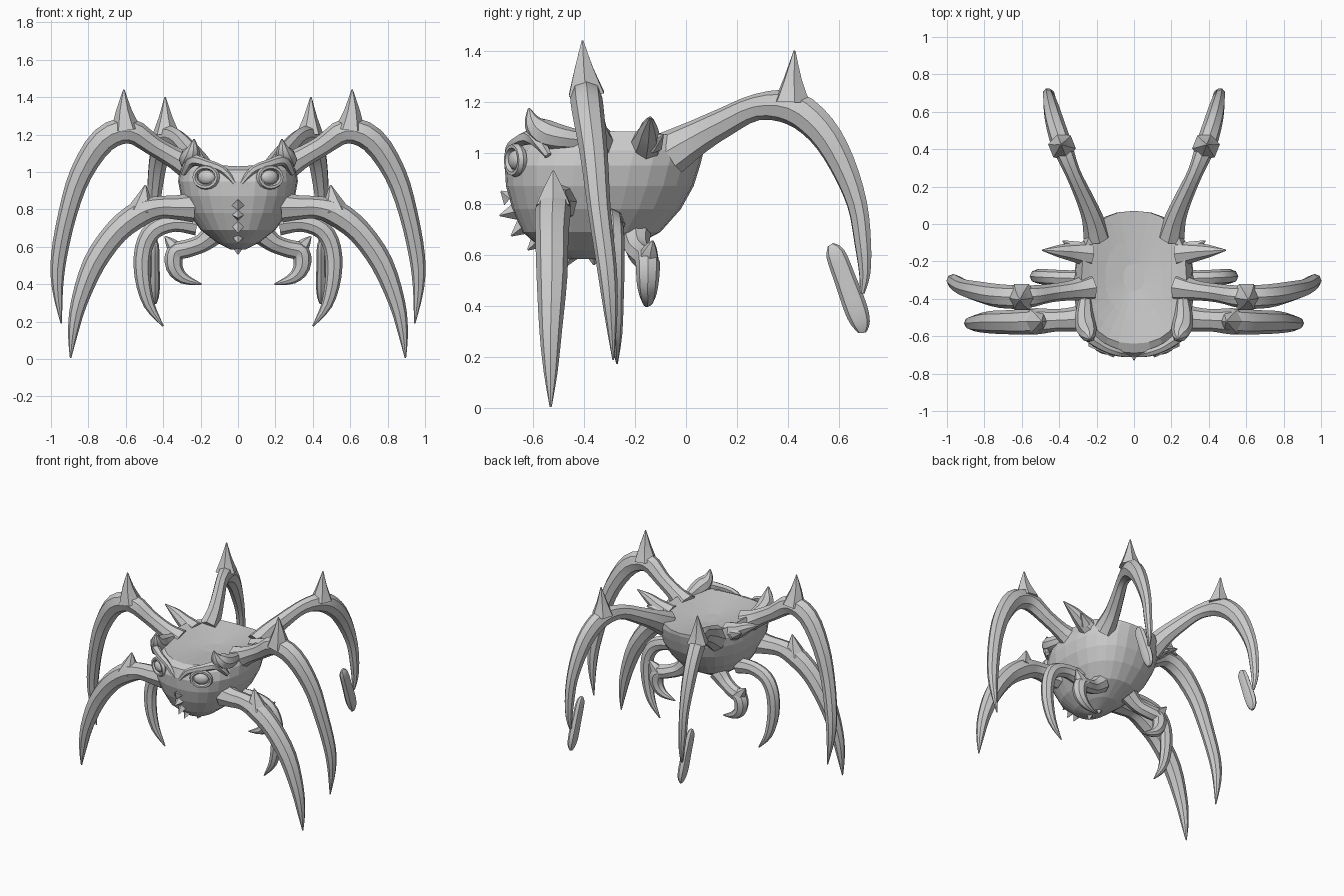
import bpy, bmesh, math
from mathutils import Vector, Matrix


def finish(bm, name, mirror=False, smooth=None):
    bmesh.ops.recalc_face_normals(bm, faces=bm.faces)
    me = bpy.data.meshes.new(name)
    bm.to_mesh(me)
    bm.free()
    ob = bpy.data.objects.new(name, me)
    bpy.context.collection.objects.link(ob)
    if smooth:
        bpy.ops.object.select_all(action='DESELECT')
        ob.select_set(True)
        bpy.context.view_layer.objects.active = ob
        bpy.ops.object.shade_smooth_by_angle(angle=math.radians(smooth))
    if mirror:
        ob.modifiers.new("mirror", 'MIRROR')
    return ob


def loft(bm, rings):
    for a, b in zip(rings, rings[1:]):
        n = len(a)
        for i in range(n):
            bm.faces.new((a[i], a[(i + 1) % n], b[(i + 1) % n], b[i]))


def catmull(p, steps):
    out = []
    for i in range(len(p) - 1):
        a, b, c, d = p[max(i - 1, 0)], p[i], p[i + 1], p[min(i + 2, len(p) - 1)]
        for s in range(steps):
            t = s / steps
            out.append([0.5 * (2 * B + (C - A) * t + (2 * A - 5 * B + 4 * C - D) * t * t
                               + (3 * B - A - 3 * C + D) * t ** 3)
                        for A, B, C, D in zip(a, b, c, d)])
    out.append(list(p[-1]))
    return out


def tube(bm, pts, side=(0, 1, 0), wide=1.0, n=8, steps=3):
    """Tapered limb through points (x, y, z, radius); wide scales the width along side."""
    p = catmull(pts, steps)
    rings = []
    for i, q in enumerate(p):
        c = Vector(q[:3])
        r = max(q[3], 0.003)
        t = (Vector(p[min(i + 1, len(p) - 1)][:3]) - Vector(p[max(i - 1, 0)][:3])).normalized()
        s = Vector(side)
        s = (s - t * s.dot(t)).normalized()
        u = t.cross(s)
        rings.append([bm.verts.new(c + u * r * math.cos(k * math.tau / n)
                                   + s * r * wide * math.sin(k * math.tau / n)) for k in range(n)])
    loft(bm, rings)
    bm.faces.new(rings[0])
    bm.faces.new(rings[-1])


def limb(name, pts, spikes=(), **kw):
    bm = bmesh.new()
    tube(bm, pts, **kw)
    for s in spikes:
        tube(bm, s, side=kw.get("side", (0, 1, 0)), n=6, steps=2)
    return finish(bm, name, True, 35)


# Bowl-shaped body with a saddle-shaped top
def top_z(x):
    return 1.03 + 0.7 * x * x


SEG = 28


def body_ring(bm, rx, y0, y1, z, scale=1.0):
    ring = []
    for k in range(SEG):
        a = k * math.tau / SEG
        c, s = math.cos(a), math.sin(a)
        x = scale * rx * math.copysign(abs(c) ** 0.83, c)
        y = (y0 + y1) / 2 + scale * (y1 - y0) / 2 * math.copysign(abs(s) ** 0.83, s)
        zz = top_z(x) - 0.03 * (1 - scale) if z is None else z
        ring.append(bm.verts.new((x, y, zz)))
    return ring


bm = bmesh.new()
levels = [(0.04, -0.46, -0.34, 0.585), (0.11, -0.56, -0.23, 0.62), (0.20, -0.64, -0.10, 0.69),
          (0.265, -0.68, -0.02, 0.78), (0.305, -0.705, 0.03, 0.87), (0.32, -0.71, 0.055, 0.95),
          (0.312, -0.69, 0.07, 1.01)]
rings = [body_ring(bm, *lv) for lv in levels]
rings += [body_ring(bm, 0.28, -0.64, 0.07, None, s) for s in (1.0, 0.85, 0.55, 0.2)]
loft(bm, rings)
bm.faces.new(rings[0])
bm.faces.new(rings[-1])
finish(bm, "body")

# Front legs: low root, spiked knee, long tapering shin
limb("front_leg",
     [(.24, -.50, .81, .08), (.33, -.51, .81, .065), (.42, -.515, .81, .06), (.52, -.52, .78, .07),
      (.65, -.525, .68, .065), (.77, -.525, .51, .06), (.85, -.53, .30, .044),
      (.882, -.53, .14, .027), (.895, -.53, .005, .004)],
     [[(.52, -.52, .79, .075), (.505, -.52, .86, .042), (.495, -.52, .93, .004)]], wide=1.0)

# Middle legs: the tallest arches
limb("middle_leg",
     [(.24, -.34, 1.02, .085), (.33, -.355, 1.07, .06), (.45, -.37, 1.14, .055),
      (.58, -.39, 1.22, .068), (.72, -.385, 1.17, .07), (.84, -.36, .99, .06),
      (.91, -.34, .78, .05), (.957, -.31, .55, .043), (.965, -.295, .38, .03),
      (.945, -.285, .19, .004)],
     [[(.60, -.39, 1.23, .08), (.61, -.40, 1.33, .042), (.61, -.405, 1.44, .004)]], wide=0.9)

# Short inner legs curling under the body
limb("inner_leg",
     [(.22, -.29, .72, .06), (.34, -.29, .73, .05), (.45, -.285, .69, .05), (.505, -.28, .59, .047),
      (.51, -.28, .44, .043), (.475, -.275, .29, .03), (.40, -.27, .175, .004)], wide=0.85)

# Hind legs reaching backward
limb("hind_leg",
     [(.20, -.06, 1.0, .09), (.225, .04, 1.06, .07), (.27, .15, 1.12, .058), (.33, .28, 1.18, .052),
      (.385, .42, 1.175, .068), (.42, .53, 1.09, .064), (.44, .61, .96, .055),
      (.453, .67, .80, .042), (.458, .692, .65, .035), (.455, .70, .53, .024),
      (.45, .69, .45, .01)],
     [[(.385, .415, 1.20, .075), (.387, .418, 1.29, .038), (.39, .425, 1.4, .004)]],
     side=(1, -.4, 0), wide=0.8)

# Flat blade feet on the hind legs
limb("hind_foot",
     [(.445, .565, .64, .012), (.445, .585, .605, .038), (.445, .625, .50, .043),
      (.445, .665, .39, .046), (.445, .685, .33, .036), (.445, .69, .295, .015)],
     side=(1, 0, 0), wide=0.6)

# Hooked claws beneath the belly
limb("belly_claw",
     [(.12, -.20, .68, .065), (.19, -.19, .62, .05), (.27, -.165, .59, .048), (.335, -.15, .57, .05),
      (.34, -.15, .49, .045), (.29, -.15, .43, .03), (.195, -.155, .4, .004)],
     [[(.32, -.15, .57, .05), (.36, -.14, .62, .03), (.39, -.13, .655, .004)]], wide=0.95)

# Side thorns behind the middle legs
limb("side_thorn",
     [(.24, -.16, 1.02, .07), (.33, -.15, 1.06, .05), (.40, -.145, 1.10, .034), (.49, -.14, 1.14, .004)],
     [[(.31, -.13, 1.04, .045), (.38, -.09, 1.07, .004)]])

# Brow horns and brow ridge
limb("brow_horn",
     [(.26, -.40, 1.05, .035), (.265, -.49, 1.06, .05), (.255, -.56, 1.08, .055),
      (.24, -.60, 1.12, .035), (.235, -.615, 1.175, .004)], side=(1, 0, 0))
limb("brow_ridge",
     [(.02, -.70, .94, .012), (.08, -.69, 1.01, .02), (.17, -.655, 1.045, .024),
      (.25, -.595, 1.06, .03), (.295, -.54, .99, .015)], n=6)

# Eyes: raised socket ring and flattened eyeball
bm = bmesh.new()
place = Matrix.Translation((.17, -.668, .972)) @ Matrix.Rotation(math.radians(24), 4, 'Z')
hoops = []
for i in range(16):
    a = i * math.tau / 16
    hoops.append([bm.verts.new(place @ Vector(((.066 + .013 * math.cos(b)) * math.cos(a),
                                               .02 * math.sin(b),
                                               (.054 + .013 * math.cos(b)) * math.sin(a))))
                  for b in (j * math.tau / 6 for j in range(6))])
loft(bm, hoops + hoops[:1])
bmesh.ops.create_uvsphere(bm, u_segments=12, v_segments=8, radius=1,
                          matrix=place @ Matrix.Diagonal((.05, .024, .038, 1)))
finish(bm, "eye", True, 40)

# Row of small spikes down the chin and belly
bm = bmesh.new()
for (y0, z0), (y1, z1) in [((-.69, .82), (-.725, .85)), ((-.67, .77), (-.73, .755)),
                           ((-.64, .71), (-.685, .675)), ((-.58, .655), (-.62, .62)),
                           ((-.45, .60), (-.465, .56)), ((-.36, .60), (-.36, .56))]:
    tube(bm, [(0, y0, z0, .033), (0, y1, z1, .003)], side=(1, 0, 0), n=4, steps=1)
finish(bm, "chin_spikes")
